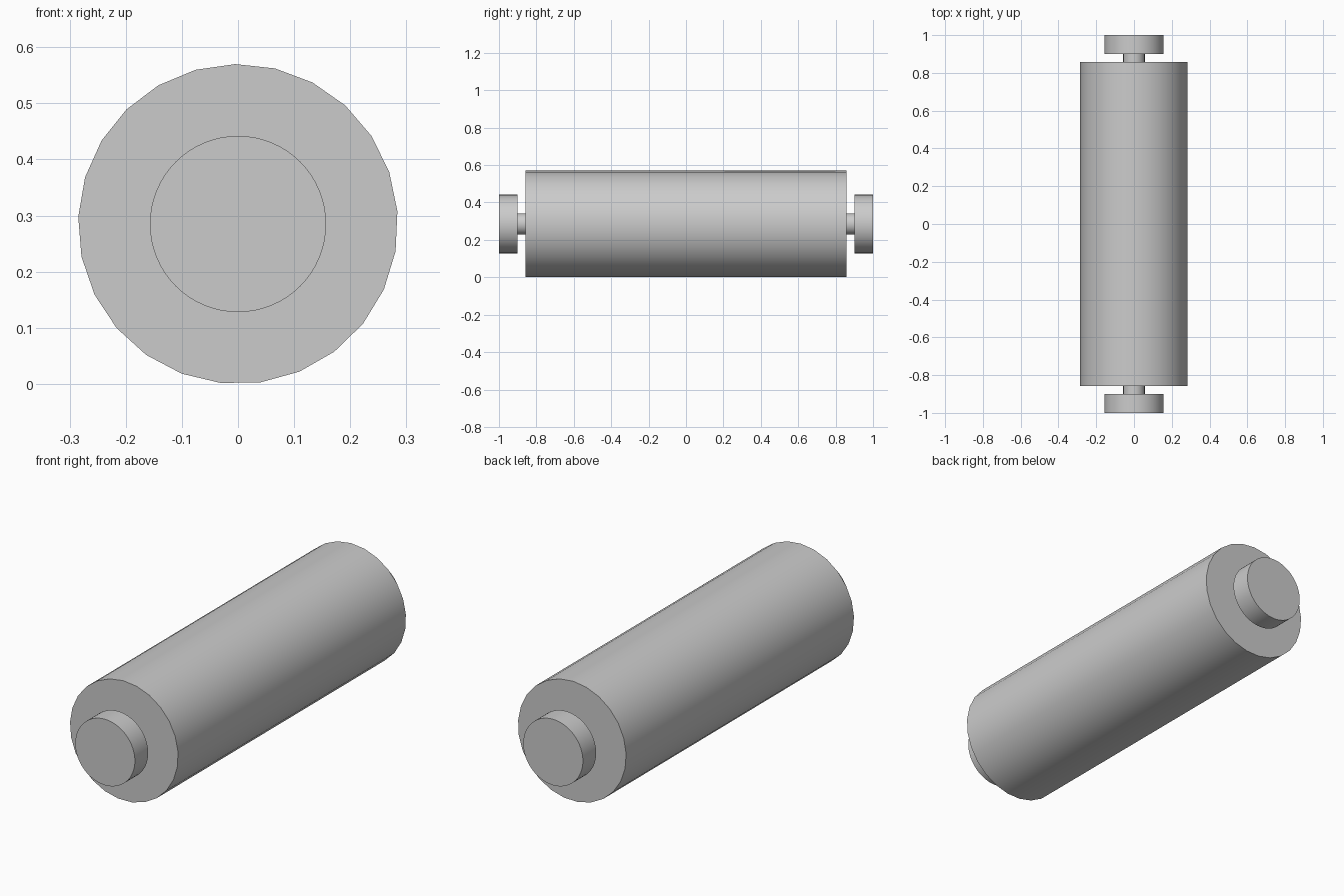
import bpy
import math

cube = bpy.data.objects.get("Cube")
if cube:
    bpy.data.objects.remove(cube, do_unlink=True)

AXIS_Z = 0.285

grey = bpy.data.materials.new("plain grey")
grey.use_nodes = True
colour = (0.6, 0.6, 0.6, 1)
grey.diffuse_color = colour
grey.node_tree.nodes["Principled BSDF"].inputs["Base Color"].default_value = colour


def cylinder(name, radius, start, end, sides, turn=0.0):
    """Closed cylinder lying along y, with smooth sides and sharp rims."""
    bpy.ops.mesh.primitive_cylinder_add(
        vertices=sides, radius=radius, depth=end - start,
        location=(0, (start + end) / 2, AXIS_Z),
        rotation=(math.pi / 2, turn, 0))
    obj = bpy.context.object
    obj.name = name
    obj.data.materials.append(grey)
    bpy.ops.object.transform_apply(location=False, rotation=True, scale=True)
    bpy.ops.object.shade_smooth_by_angle(angle=math.radians(30))
    return obj


# Main roller drum, turned so its facets sit slightly off the vertical
cylinder("roller_drum", 0.285, -0.857, 0.857, 25, math.radians(-1))

# Axle running through the drum and both end discs
cylinder("axle", 0.057, -1, 1, 64)

# End discs
cylinder("front_disc", 0.157, -1, -0.9, 64)
cylinder("back_disc", 0.157, 0.9, 1, 64)
